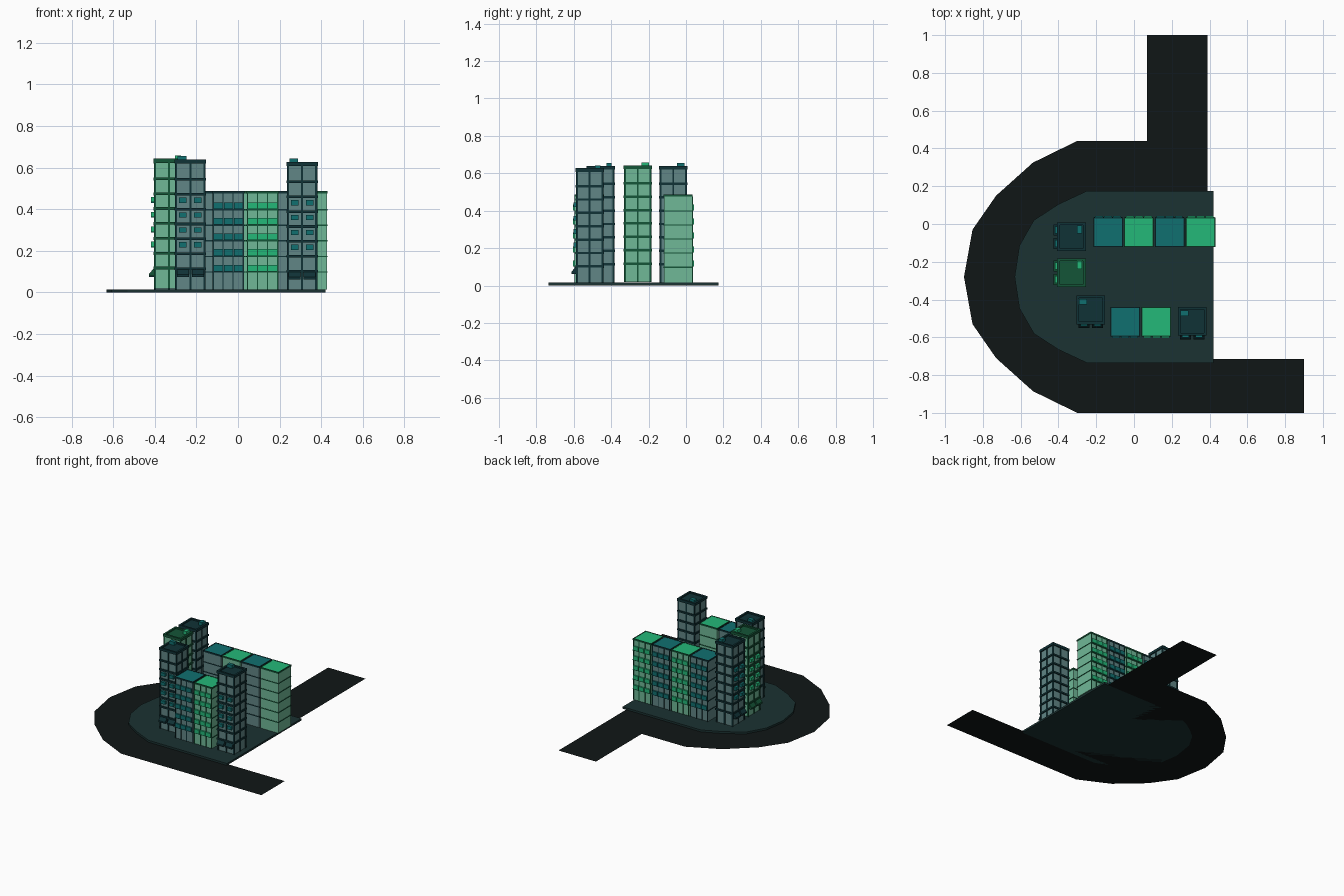
import bpy, bmesh, math
from mathutils import Matrix

if "Cube" in bpy.data.objects:
    bpy.data.objects.remove(bpy.data.objects["Cube"])

def mat(name, r, g, b):
    m = bpy.data.materials.new(name)
    m.diffuse_color = (r, g, b, 1)
    m.use_nodes = True
    m.node_tree.nodes["Principled BSDF"].inputs["Base Color"].default_value = m.diffuse_color
    return m

ASPHALT = mat("asphalt", 0.005, 0.008, 0.008)
PAVING = mat("paving", 0.011, 0.032, 0.032)
GREY = mat("grey_wall", 0.12, 0.24, 0.24)
MINT = mat("mint_wall", 0.16, 0.48, 0.31)
DARK = mat("dark_trim", 0.005, 0.032, 0.037)
FOREST = mat("forest_trim", 0.007, 0.09, 0.038)
TEAL = mat("teal", 0.005, 0.16, 0.16)
GREEN = mat("green", 0.017, 0.48, 0.19)

def finish(bm, name, material, loc=(0, 0, 0), rot=0):
    bmesh.ops.recalc_face_normals(bm, faces=bm.faces)
    me = bpy.data.meshes.new(name)
    bm.to_mesh(me)
    bm.free()
    ob = bpy.data.objects.new(name, me)
    ob.location = loc
    ob.rotation_euler.z = math.radians(rot)
    me.materials.append(material)
    bpy.context.collection.objects.link(ob)

def box(bm, x, y, z, sx, sy, sz):
    """Box centred on x, y and standing on z."""
    m = Matrix.Translation((x, y, z + sz / 2)) @ Matrix.Diagonal((sx, sy, sz, 1))
    bmesh.ops.create_cube(bm, size=1, matrix=m)

def rim(bm, half, z, h, t, out):
    """Open square ring around a roof."""
    r = half + out - t / 2
    for s in (-1, 1):
        box(bm, 0, s * r, z, 2 * (half + out), t, h)
        box(bm, s * r, 0, z, t, 2 * (half + out - t), h)

def slab(name, pts, material, height=0):
    bm = bmesh.new()
    f = bm.faces.new([bm.verts.new((x, y, 0)) for x, y in pts])
    if height:
        ext = bmesh.ops.extrude_face_region(bm, geom=[f], use_keep_orig=True)
        up = [g for g in ext["geom"] if isinstance(g, bmesh.types.BMVert)]
        bmesh.ops.translate(bm, verts=up, vec=(0, 0, height))
    finish(bm, name, material)

def mirrored(pts, mid):
    """Upper half of an outline continued by its mirror image about y = mid."""
    return pts + [(x, 2 * mid - y) for x, y in reversed(pts) if abs(y - mid) > 1e-4]

# Ground: flat road and thick paved court
curve = mirrored([(-0.30, 0.44), (-0.535, 0.325), (-0.73, 0.15),
                  (-0.855, -0.03), (-0.90, -0.28)], -0.28)
slab("road", [(0.39, 1), (0.07, 1), (0.07, 0.44)] + curve +
     [(0.9, -1), (0.9, -0.715), (0.39, -0.715)], ASPHALT)
slab("court", mirrored([(0.42, 0.175), (-0.25, 0.175), (-0.40, 0.105),
                        (-0.53, 0.02), (-0.607, -0.115), (-0.632, -0.28)], -0.28),
     PAVING, 0.015)

def tower(tag, cx, cy, base, rot, wall, trim, accent):
    h, top = 0.068, 0.625
    put = lambda bm, part, m: finish(bm, f"{tag}_{part}", m, (cx, cy, base), rot)
    bm = bmesh.new()
    box(bm, 0, 0, 0, 2 * h, 2 * h, top - 0.015)
    put(bm, "walls", wall)

    # Floor bands, corner and middle posts, roof deck and parapet
    bm = bmesh.new()
    for i in range(7):
        rim(bm, h, 0.093 + i * 0.0715, 0.013, 0.014, 0.008)
    rim(bm, h, top - 0.02, 0.02, 0.014, 0.008)
    box(bm, 0, 0, top - 0.016, 2 * h, 2 * h, 0.006)
    for a in (-1, 0, 1):
        for b in (-1, 0, 1):
            if a or b:
                box(bm, a * h, b * h, 0, 0.01, 0.01, top - 0.01)
    put(bm, "frame", trim)

    # Sloped awnings over the street front
    bm = bmesh.new()
    for x in (-0.036, 0.036):
        prof = [(-h, 0.105), (-h - 0.028, 0.072), (-h - 0.028, 0.06), (-h, 0.06)]
        rings = [[bm.verts.new((x + d, y, z)) for y, z in prof] for d in (-0.029, 0.029)]
        bm.faces.new(rings[0])
        bm.faces.new(rings[1])
        for k in range(4):
            n = (k + 1) % 4
            bm.faces.new((rings[0][k], rings[0][n], rings[1][n], rings[1][k]))
    put(bm, "awnings", trim)

    # Window boxes on the street front
    bm = bmesh.new()
    for i in range(1, 5):
        for x in (-0.036, 0.036):
            box(bm, x, -h - 0.008, 0.13 + i * 0.0715, 0.036, 0.02, 0.025)
    put(bm, "window_boxes", accent)

    # Rooftop hut
    bm = bmesh.new()
    box(bm, -0.04, 0.043, top - 0.01, 0.042, 0.028, 0.025)
    put(bm, "roof_hut", accent)

tower("northwest_tower", -0.331, -0.068, 0.015, -90, GREY, DARK, TEAL)
tower("west_tower", -0.331, -0.258, 0.018, -90, MINT, FOREST, GREEN)
tower("southwest_tower", -0.229, -0.455, 0.015, 0, GREY, DARK, TEAL)
tower("southeast_tower", 0.308, -0.515, 0.003, 0, GREY, DARK, TEAL)

def block(tag, cx, cy, rot, wall, trim, accent):
    h, top = 0.0755, 0.472
    put = lambda bm, part, m: finish(bm, f"{tag}_{part}", m, (cx, cy, 0.015), rot)
    bm = bmesh.new()
    box(bm, 0, 0, 0, 2 * h, 2 * h, top - 0.008)
    put(bm, "walls", wall)
    bm = bmesh.new()
    box(bm, 0, 0, top - 0.008, 2 * h - 0.004, 2 * h - 0.004, 0.006)
    put(bm, "roof", accent)

    # Floor lines, parapet and ground floor posts
    bm = bmesh.new()
    for i in range(5):
        rim(bm, h, 0.08 + i * 0.075, 0.006, 0.006, 0.003)
    rim(bm, h, top - 0.012, 0.012, 0.006, 0.003)
    for k in range(4):
        box(bm, -0.072 + k * 0.048, -h, 0, 0.005, 0.008, top - 0.01)
    put(bm, "trim", trim)

    # Three balcony panels per floor
    bm = bmesh.new()
    for i in range(5):
        for k in (-1, 0, 1):
            box(bm, k * 0.048, -h - 0.003, 0.086 + i * 0.075, 0.042, 0.016, 0.032)
    put(bm, "balconies", accent)

# Back row faces the road behind, front row faces forward
for i in range(4):
    style = (MINT, FOREST, GREEN) if i % 2 else (GREY, DARK, TEAL)
    block(f"back_block_{i + 1}", -0.137 + i * 0.163, -0.043, 180, *style)
for i in range(2):
    style = (MINT, FOREST, GREEN) if i % 2 else (GREY, DARK, TEAL)
    block(f"front_block_{i + 1}", -0.047 + i * 0.165, -0.517, 0, *style)
